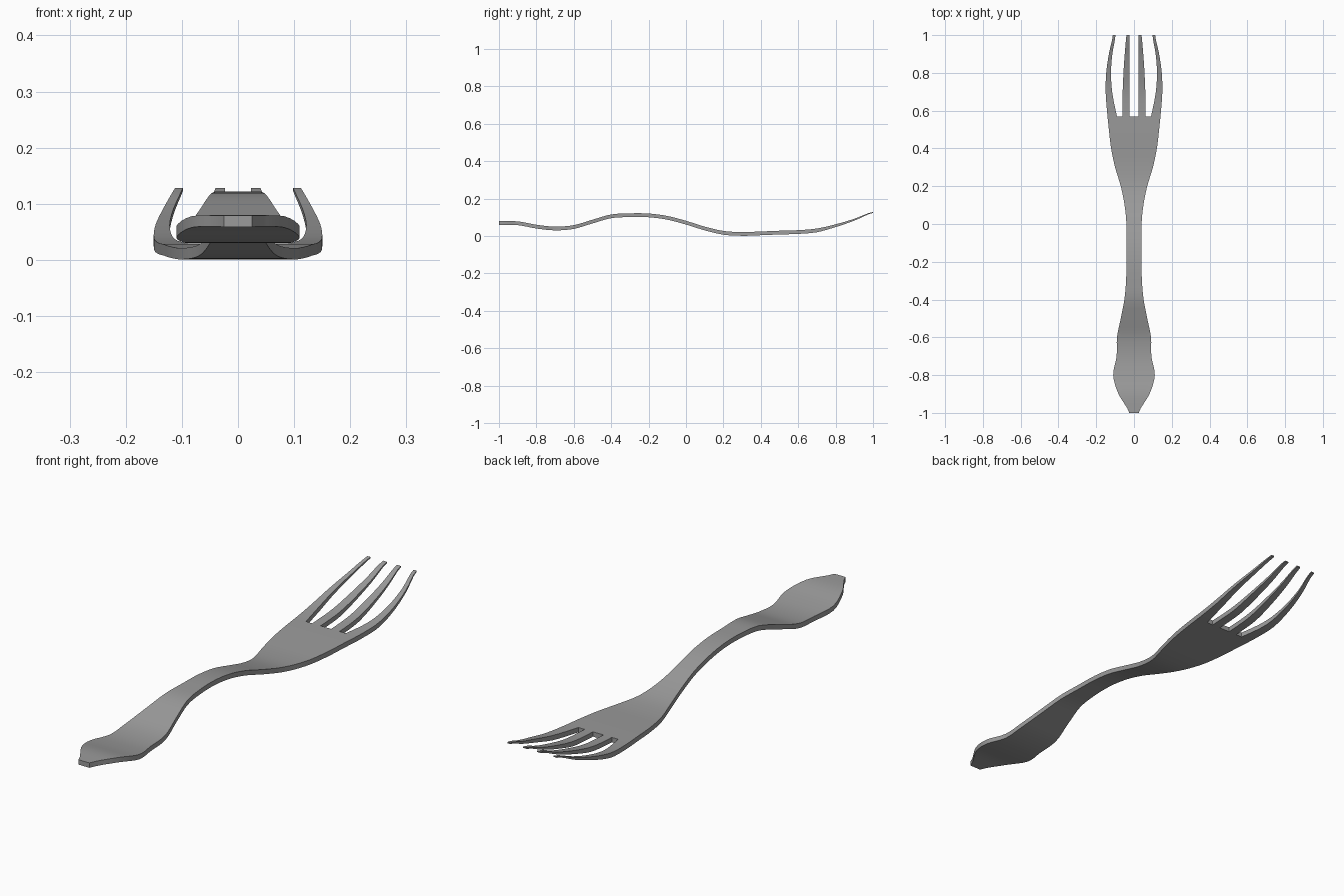
import bpy
import bmesh

cube = bpy.data.objects.get("Cube")
if cube:
    bpy.data.objects.remove(cube, do_unlink=True)

# Half width and mid height along the length, one pair per tenth of a unit
WIDTHS = [.025, .082, .11, .092, .09, .07, .051, .042, .04, .04, .04,
          .05, .07, .1, .121, .133, .143, .15, .147, .133, .112]
HEIGHTS = [.069, .068, .05, .04, .048, .077, .105, .111, .11, .097, .071,
           .04, .017, .011, .014, .018, .021, .03, .055, .087, .126]
SLOT_START = .57
STEPS = 4


def smooth_value(keys, y):
    """Catmull-Rom interpolation of evenly spaced keys over y from -1 to 1."""
    last = len(keys) - 1
    t = (y + 1) / 2 * last
    i = min(int(t), last - 1)
    f = t - i
    a, b, c, d = (keys[max(0, min(last, i + k))] for k in (-1, 0, 1, 2))
    return b + f * ((c - a) + f * ((2*a - 5*b + 4*c - d) + f * (3*(b - c) + d - a))) / 2


def lerp(a, b, t):
    return a + (b - a) * t


def columns(y):
    """Half section: middle, inner tine edges, outer tine edges."""
    w = smooth_value(WIDTHS, y)
    if y < SLOT_START:
        s = w / smooth_value(WIDTHS, SLOT_START)
        return [0, .024 * s, .062 * s, .091 * s, w]
    t = (y - SLOT_START) / (1 - SLOT_START)
    tine = lerp(.05, .014, t) - .022 * t * (1 - t)
    return [0, lerp(.024, .023, t), .062 - .022 * t * t, w - tine, w]


def thickness(y):
    return lerp(.02, .005, max(0, (y - .7) / .3))


# Top surface, with the slots left open between the tines
count = (len(WIDTHS) - 1) * STEPS
ys = sorted([-1 + 2 * i / count for i in range(count + 1)] + [SLOT_START])
bm = bmesh.new()
rows = []
for y in ys:
    z = smooth_value(HEIGHTS, y) + thickness(y) / 2
    rows.append([bm.verts.new((x, y, z)) for x in columns(y)])
for y, near, far in zip(ys, rows, rows[1:]):
    for c in range(4):
        if y < SLOT_START or c in (1, 3):
            bm.faces.new((near[c], near[c + 1], far[c + 1], far[c]))
bmesh.ops.delete(bm, geom=[v for v in bm.verts if not v.link_faces], context='VERTS')

# Mirror to the other half, then pull the underside down
bmesh.ops.mirror(bm, geom=bm.verts[:] + bm.edges[:] + bm.faces[:],
                 axis='X', merge_dist=.0001)
bmesh.ops.recalc_face_normals(bm, faces=bm.faces)
under = bmesh.ops.extrude_face_region(bm, geom=bm.faces[:], use_keep_orig=True)
for v in under["geom"]:
    if isinstance(v, bmesh.types.BMVert):
        v.co.z -= thickness(v.co.y)
bmesh.ops.recalc_face_normals(bm, faces=bm.faces)

mesh = bpy.data.meshes.new("fork")
bm.to_mesh(mesh)
bm.free()
fork = bpy.data.objects.new("fork", mesh)
bpy.context.collection.objects.link(fork)

# Grey metal
steel = bpy.data.materials.new("steel_grey")
steel.use_nodes = True
steel.diffuse_color = (.33, .33, .33, 1)
steel.node_tree.nodes["Principled BSDF"].inputs["Base Color"].default_value = (.33, .33, .33, 1)
mesh.materials.append(steel)

bpy.ops.object.select_all(action='DESELECT')
fork.select_set(True)
bpy.context.view_layer.objects.active = fork
bpy.ops.object.shade_smooth_by_angle()
